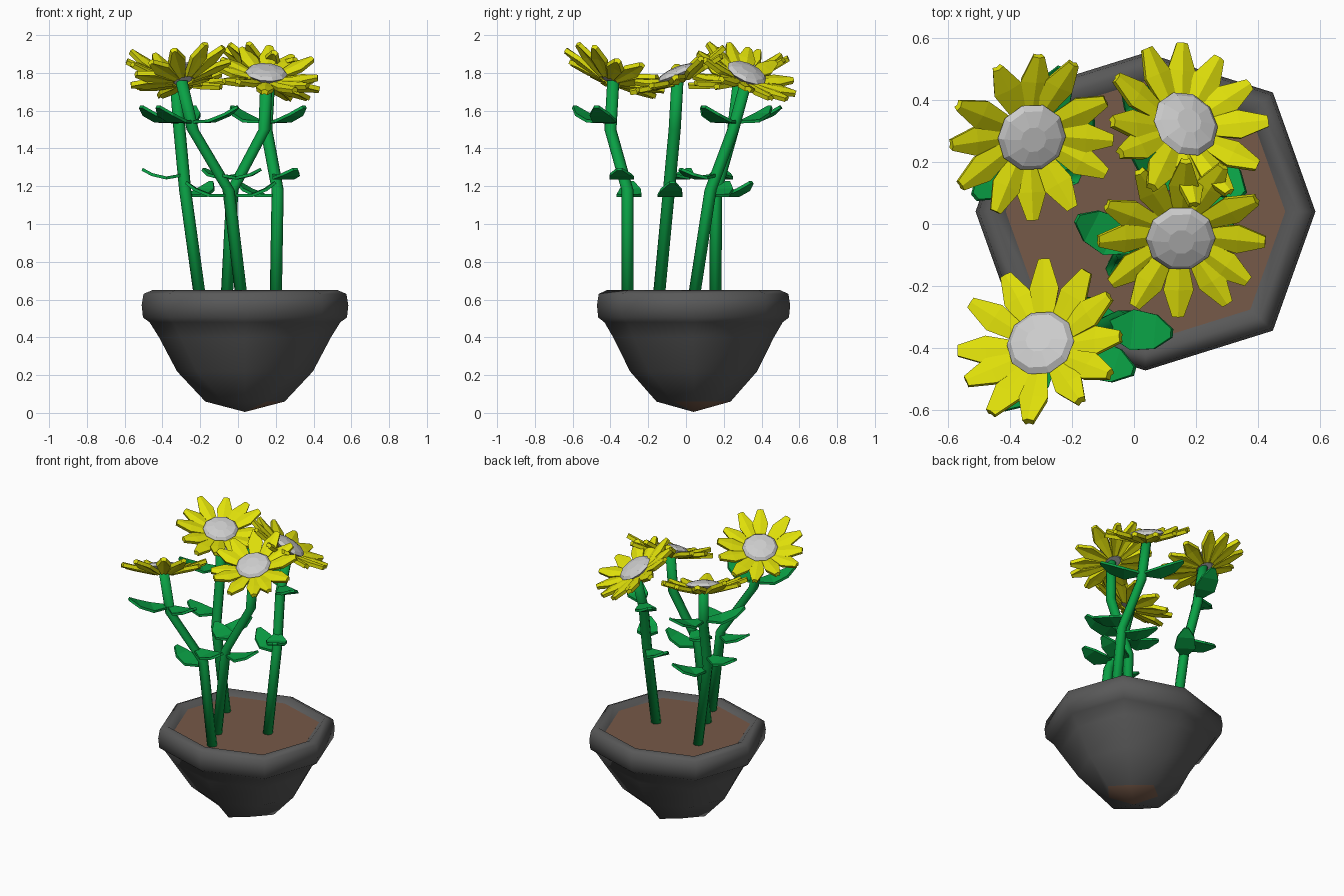
import bpy, bmesh, math, random
from mathutils import Vector, Matrix

if "Cube" in bpy.data.objects:
    bpy.data.objects.remove(bpy.data.objects["Cube"])

random.seed(4)
UP = Vector((0, 0, 1))


def material(name, rgb):
    m = bpy.data.materials.new(name)
    m.diffuse_color = (*rgb, 1)
    m.use_nodes = True
    m.node_tree.nodes["Principled BSDF"].inputs["Base Color"].default_value = m.diffuse_color
    return m


GREEN = material("leaf_green", (0.003, 0.36, 0.06))
YELLOW = material("petal_yellow", (0.75, 0.75, 0.003))
DARK = material("pot_dark", (0.1, 0.1, 0.1))
BROWN = material("soil_brown", (0.18, 0.1, 0.065))


def finish(bm, name, mats=(), smooth=False, thickness=0):
    bmesh.ops.recalc_face_normals(bm, faces=bm.faces)
    for f in bm.faces:
        f.smooth = smooth
    me = bpy.data.meshes.new(name)
    bm.to_mesh(me)
    bm.free()
    ob = bpy.data.objects.new(name, me)
    bpy.context.collection.objects.link(ob)
    for m in mats:
        me.materials.append(m)
    if thickness:
        mod = ob.modifiers.new("thickness", 'SOLIDIFY')
        mod.thickness = thickness
        mod.offset = 0
    return ob


def tube(bm, rings, n, sy=1, caps=True, odd=None):
    """Skin horizontal rings of (centre, radius); odd(z) scales every second corner."""
    loops = []
    for c, r in rings:
        rr = (r, r * odd(c[2]) if odd else r)
        loops.append([bm.verts.new((c[0] + rr[i % 2] * math.cos(2 * math.pi * i / n),
                                    c[1] + sy * rr[i % 2] * math.sin(2 * math.pi * i / n), c[2]))
                      for i in range(n)])
    for a, b in zip(loops, loops[1:]):
        for i in range(n):
            j = (i + 1) % n
            bm.faces.new((a[i], a[j], b[j], b[i]))
    if caps:
        bm.faces.new(loops[0])
        bm.faces.new(loops[-1])
    return loops


def blade(bm, root, tip, outline, sag=0.0, ridge=0.0):
    """Pointed strip from root to tip; outline holds (fraction, half width)."""
    side = (tip - root).cross(UP).normalized()
    nrm = side.cross(tip - root).normalized()
    prev = None
    for t, w in outline:
        mid = root.lerp(tip, t) - nrm * sag * math.sin(math.pi * t)
        row = [bm.verts.new(mid + side * w * k + nrm * ridge * (1 - abs(k)))
               for k in (-1, 0, 1)]
        if prev:
            for i in (0, 1):
                bm.faces.new((prev[i], prev[i + 1], row[i + 1], row[i]))
        prev = row


def direction(angle):
    return Vector((math.cos(angle), math.sin(angle), 0))


def point_at(path, z):
    """Point on a stem path at height z."""
    for a, b in zip(path, path[1:]):
        if a.z <= z <= b.z:
            return a.lerp(b, (z - a.z) / (b.z - a.z))


def corner_scale(z):
    return 0.76 if z < .1 else 1.0 if z < .3 else 1.06


# Octagonal pot with rolled rim
CX, CY = 0.037, 0.04
profile = [(0.21, 0.06), (0.36, 0.22), (0.455, 0.40), (0.505, 0.48), (0.54, 0.505),
           (0.547, 0.57), (0.537, 0.63), (0.49, 0.65), (0.435, 0.60)]
bm = bmesh.new()
loops = tube(bm, [((CX, CY, z), r) for r, z in profile], 8, 0.935, False, corner_scale)
bottom = bm.verts.new((CX, CY, 0.005))
for i in range(8):
    f = bm.faces.new((loops[0][i], bottom, loops[0][(i + 1) % 8]))
    c = f.calc_center_median()
    f.material_index = int(c.x + c.y > CX + CY)
finish(bm, "pot", (DARK, BROWN), smooth=True)

# Soil surface
bm = bmesh.new()
tube(bm, [((CX, CY, 0.56), 0.42), ((CX, CY, 0.615), 0.45)], 8, 0.935, True, corner_scale)
finish(bm, "soil", (BROWN,))

LEAF = [(0, .014), (.4, .066), (.75, .055), (1, .014)]
PETAL = [(0, .018), (.6, .046), (1, .016)]


def flower(name, base, knee, bend, head, lean, leaf_angles):
    # Stem with two bends
    path = [Vector((*xy, z)) for xy, z in zip((base, knee, bend, head), (.6, 1.18, 1.5, 1.76))]
    bm = bmesh.new()
    tube(bm, [(c, 0.032) for c in path], 8)
    finish(bm, name + "_stem", (GREEN,), smooth=True)

    # Large upper leaves and two lower ones
    bm = bmesh.new()
    for k, angle in enumerate(leaf_angles):
        if angle is None:
            continue
        root = point_at(path, (1.54, 1.54, 1.26, 1.15)[k])
        reach, rise = ((.26, .08), (.26, .08), (.22, .03), (.23, .07))[k]
        blade(bm, root, root + direction(math.radians(angle)) * reach + UP * rise, LEAF, sag=.03)
    finish(bm, name + "_leaves", (GREEN,), thickness=0.016)

    # Flower head frame
    n = Vector((*lean, .9))
    frame = Matrix.Translation(path[-1] + UP * .035) @ UP.rotation_difference(n).to_matrix().to_4x4()

    # Faceted seed disc
    bm = bmesh.new()
    tube(bm, [((0, 0, z), r) for r, z in
              ((.05, -.04), (.112, .005), (.095, .022), (.042, .034))], 10)
    finish(bm, name + "_seed_disc").matrix_world = frame

    # Ring of petals cupped from under the disc
    bm = bmesh.new()
    for i in range(12):
        d = direction(2 * math.pi * (i + random.uniform(-.15, .15)) / 12)
        tip = d * random.uniform(.265, .285) + UP * random.uniform(0, .04)
        blade(bm, d * .055 - UP * .04, tip, PETAL, ridge=0.008)
    finish(bm, name + "_petals", (YELLOW,), thickness=0.024).matrix_world = frame


flower("back_left", (-.2, .155), (-.28, .16), (-.31, .25), (-.33, .28),
       (.2, -.25), (220, 72, 180, 54))
flower("back_right", (.2, .04), (.21, .13), (.15, .25), (.165, .32),
       (.42, .4), (135, -40, -60, 155))
flower("front_right", (-.06, -.145), (-.03, -.09), (.14, -.06), (.15, -.045),
       (.07, -.38), (None, None, 153, 5))
flower("front_left", (.02, -.31), (-.05, -.31), (-.24, -.4), (-.3, -.385),
       (-.25, .38), (-17, 228, -5, 175))
